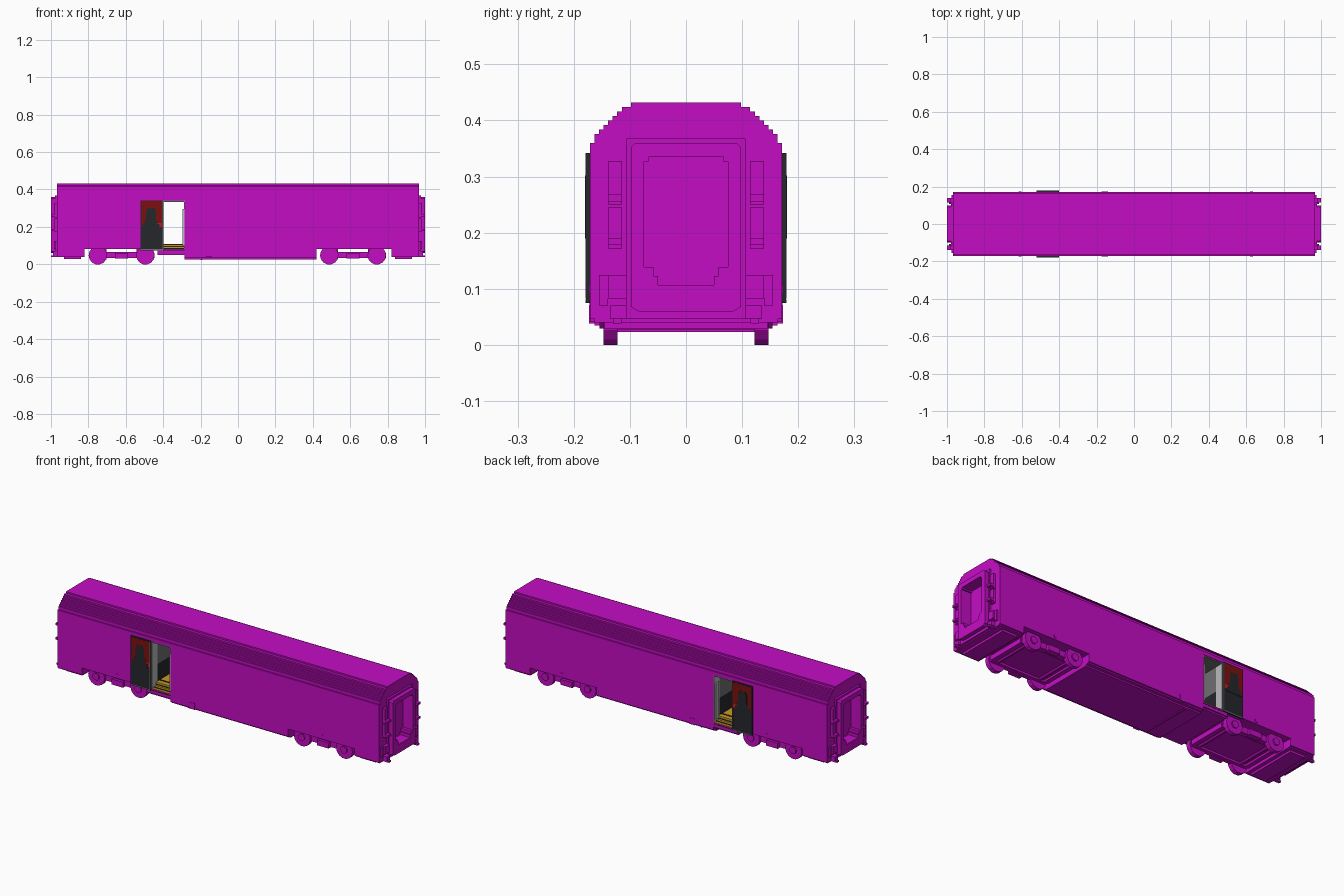
import bpy, bmesh, math
from mathutils import Matrix

if "Cube" in bpy.data.objects:
    bpy.data.objects.remove(bpy.data.objects["Cube"])


def material(name, r, g, b):
    m = bpy.data.materials.new(name)
    m.use_nodes = True
    m.diffuse_color = (r, g, b, 1)
    m.node_tree.nodes["Principled BSDF"].inputs["Base Color"].default_value = (r, g, b, 1)
    return m


MAGENTA = material("magenta", 0.55, 0.004, 0.55)
DARK = material("charcoal", 0.018, 0.02, 0.025)
RED = material("dark red", 0.2, 0.005, 0.005)
BRIGHT = material("bright red", 0.6, 0.01, 0.01)
YELLOW = material("yellow", 0.6, 0.33, 0.015)
LIGHT = material("light grey", 0.5, 0.5, 0.52)
GREY = material("mid grey", 0.16, 0.16, 0.17)


def finish(name, bm, mat):
    bmesh.ops.recalc_face_normals(bm, faces=bm.faces)
    me = bpy.data.meshes.new(name)
    bm.to_mesh(me)
    bm.free()
    me.materials.append(mat)
    ob = bpy.data.objects.new(name, me)
    bpy.context.collection.objects.link(ob)
    return ob


def prism(name, half, x0, x1, mat=MAGENTA):
    """Mirror a (y, z) half profile across y = 0 and extrude it along x."""
    pts = half + [(-y, z) for y, z in reversed(half)]
    bm = bmesh.new()
    f = bm.faces.new([bm.verts.new((x0, y, z)) for y, z in pts])
    ext = bmesh.ops.extrude_face_region(bm, geom=[f])["geom"]
    bmesh.ops.translate(bm, verts=[v for v in ext if isinstance(v, bmesh.types.BMVert)],
                        vec=(x1 - x0, 0, 0))
    return finish(name, bm, mat)


def box(name, xs, ys, zs, mat=MAGENTA):
    bm = bmesh.new()
    bmesh.ops.create_cube(bm, size=1)
    for v in bm.verts:
        v.co = [(a[0] + a[1]) / 2 + c * abs(a[1] - a[0]) for c, a in zip(v.co, (xs, ys, zs))]
    return finish(name, bm, mat)


def both_sides(name, xs, ys, zs, mat=MAGENTA):
    for side, s in (("right", -1), ("left", 1)):
        box(f"{name}_{side}", xs, (s * ys[0], s * ys[1]), zs, mat)


def disc(name, x, z, r, y0, y1, sides):
    bm = bmesh.new()
    bmesh.ops.create_cone(bm, cap_ends=True, segments=sides, radius1=r, radius2=r, depth=abs(y1 - y0),
                          matrix=Matrix.Translation((x, (y0 + y1) / 2, z))
                          @ Matrix.Rotation(math.pi / 2, 4, "X")
                          @ Matrix.Rotation(math.pi / sides, 4, "Z"))
    return finish(name, bm, MAGENTA)


def cut(ob, cutter):
    mod = ob.modifiers.new("cut", "BOOLEAN")
    mod.operation, mod.solver, mod.object = "DIFFERENCE", "EXACT", cutter
    bpy.context.view_layer.objects.active = ob
    bpy.ops.object.modifier_apply(modifier=mod.name)


# Car body with a stepped roof
steps = [(.171, .36), (.163, .376), (.155, .384), (.147, .392), (.139, .4),
         (.131, .408), (.123, .416), (.114, .424), (.098, .432)]
half, z = [], .083
for y, top in steps:
    half += [(y, z), (y, top)]
    z = top
body = prism("car_body", half, -.967, .967)

# Doorway passing through the body
DX0, DX1 = -.402, -.285
doorway = box("doorway_cutter", (DX0, DX1), (-.3, .3), (.05, .34))
cut(body, doorway)
bpy.data.objects.remove(doorway)

# Gangway frames with a deep stepped recess at both ends
recess = [(.05, .107), (.05, .123), (.058, .123), (.058, .139), (.075, .139),
          (.075, .327), (.067, .327), (.067, .335)]
for end, s in (("rear", -1), ("fore", 1)):
    collar = prism(f"gangway_collar_{end}", [(.106, .046), (.106, .368)], s * .95, s * .978)
    frame = prism(f"gangway_frame_{end}",
                  [(.085, .06), (.098, .068), (.098, .352), (.09, .36)], s * .95, s * 1.0)
    cutter = prism("recess_cutter", recess, s * .94, s * 1.02)
    for ob in (body, collar, frame):
        cut(ob, cutter)
    bpy.data.objects.remove(cutter)
    box(f"gangway_sill_{end}", (s * .99, s * 1.0), (-.075, .075), (.085, .1))

    # Lamp housings, steps and hooks beside the gangway
    for i, (z0, z1) in enumerate(((.25, .328), (.172, .245))):
        both_sides(f"lamp_housing_{end}_{i}", (s * .965, s * .982), (.114, .139), (z0, z1))
        both_sides(f"lamp_lip_{end}_{i}", (s * .965, s * 1.0), (.114, .139), (z0 + .006, z0 + .018))
    both_sides(f"end_step_{end}", (s * .965, s * .985), (.106, .139), (.083, .125))
    both_sides(f"step_bracket_{end}", (s * .965, s * .975), (.139, .155), (.07, .125))
    both_sides(f"coupling_arm_{end}", (s * .965, s * .99), (.106, .135), (.046, .07))
    both_sides(f"coupling_hook_{end}", (s * .96, s * 1.0), (.115, .13), (.038, .048))

    # Low skirt under the end of the body
    prism(f"end_skirt_{end}", [(.155, .04), (.163, .04), (.163, .046), (.171, .046), (.171, .083)],
          s * .82, s * .967)
    box(f"end_underbox_{end}", (s * .84, s * .93), (-.145, .145), (.028, .04))

# Long underfloor skirt with stepped lower edges
prism("underfloor_skirt", [(.147, .027), (.147, .035), (.163, .035), (.163, .042),
                           (.171, .042), (.171, .083)], DX1, .42)
box("underfloor_crossbeam", (-.2, -.19), (-.147, .147), (.023, .027))
both_sides("underfloor_hatch", (-.175, -.14), (.16, .173), (.038, .072))
prism("door_sill", [(.15, .05), (.163, .05), (.163, .058), (.171, .058), (.171, .083)], -.43, DX1)

# Bogies
for end, cx in (("rear", -.622), ("fore", .615)):
    w = .127
    box(f"bogie_plate_{end}", (cx - .16, cx + .16), (-.118, .118), (.045, .066))
    both_sides(f"bogie_beam_{end}", (cx - .17, cx + .17), (.105, .135), (.034, .066))
    both_sides(f"bogie_spring_{end}", (cx - .035, cx + .035), (.12, .15), (.03, .06))
    both_sides(f"body_fitting_{end}", (cx + .005, cx + .02), (.16, .173), (.092, .108))
    for k in (-1, 1):
        box(f"bogie_crossbeam_{end}_{k}", (cx + k * .15, cx + k * .175), (-.11, .11), (.034, .06))
        box(f"bogie_pivot_{end}_{k}", (cx + k * .08, cx + k * .13), (-.1, .1), (.06, .084))
        x = cx + k * w
        for s in (-1, 1):
            disc(f"wheel_{end}_{k}_{s}", x, .048, .0495, s * .122, s * .147, 14)
            disc(f"wheel_hub_{end}_{k}_{s}", x, .048, .02, s * .147, s * .154, 8)
        disc(f"axle_{end}_{k}", x, .048, .012, -.122, .122, 8)

# Doorway lining
for name, x0, x1 in (("rear", DX0, DX0 + .004), ("fore", DX1 - .004, DX1)):
    box(f"vestibule_wall_upper_{name}", (x0, x1), (-.125, .125), (.2, .34), GREY)
    box(f"vestibule_wall_lower_{name}", (x0, x1), (-.125, .125), (.083, .2), DARK)
    both_sides(f"door_jamb_{name}", (x0, x1), (.125, .17), (.083, .34), LIGHT)
both_sides("door_post", (DX1 - .012, DX1), (.14, .165), (.1, .295), LIGHT)
box("vestibule_ceiling", (DX0, DX1), (-.168, .168), (.334, .341), GREY)

# Yellow boarding steps with dark tread strips
box("lower_step", (DX0, DX1), (-.17, .17), (.066, .085), YELLOW)
box("upper_step", (DX0, DX1), (-.135, .135), (.085, .107), YELLOW)
both_sides("lower_tread_strip", (DX0, DX1), (.148, .156), (.085, .087), DARK)
both_sides("upper_tread_strip", (DX0, DX1), (.1, .11), (.107, .109), DARK)
both_sides("step_nosing", (DX0, DX1), (.135, .137), (.092, .097), DARK)
both_sides("sill_nosing", (DX0, DX1), (.17, .172), (.073, .078), DARK)

# Sliding doors standing open outside the body
both_sides("sliding_door", (-.522, -.402), (.171, .178), (.075, .342), DARK)
both_sides("door_red_panel", (-.516, -.406), (.178, .179), (.2, .338), RED)
both_sides("door_red_mark", (-.43, -.408), (.179, .1795), (.2, .222), BRIGHT)
for i, (hw, top) in enumerate(((.02, .302), (.026, .29), (.034, .235), (.045, .215))):
    both_sides(f"door_dark_shape_{i}", (-.465 - hw, -.465 + hw), (.178, .18), (.19, top), DARK)
both_sides("door_edge_trim", (-.406, -.402), (.178, .179), (.083, .342), GREY)
both_sides("door_bottom_trim", (-.522, -.402), (.178, .179), (.075, .081), GREY)
